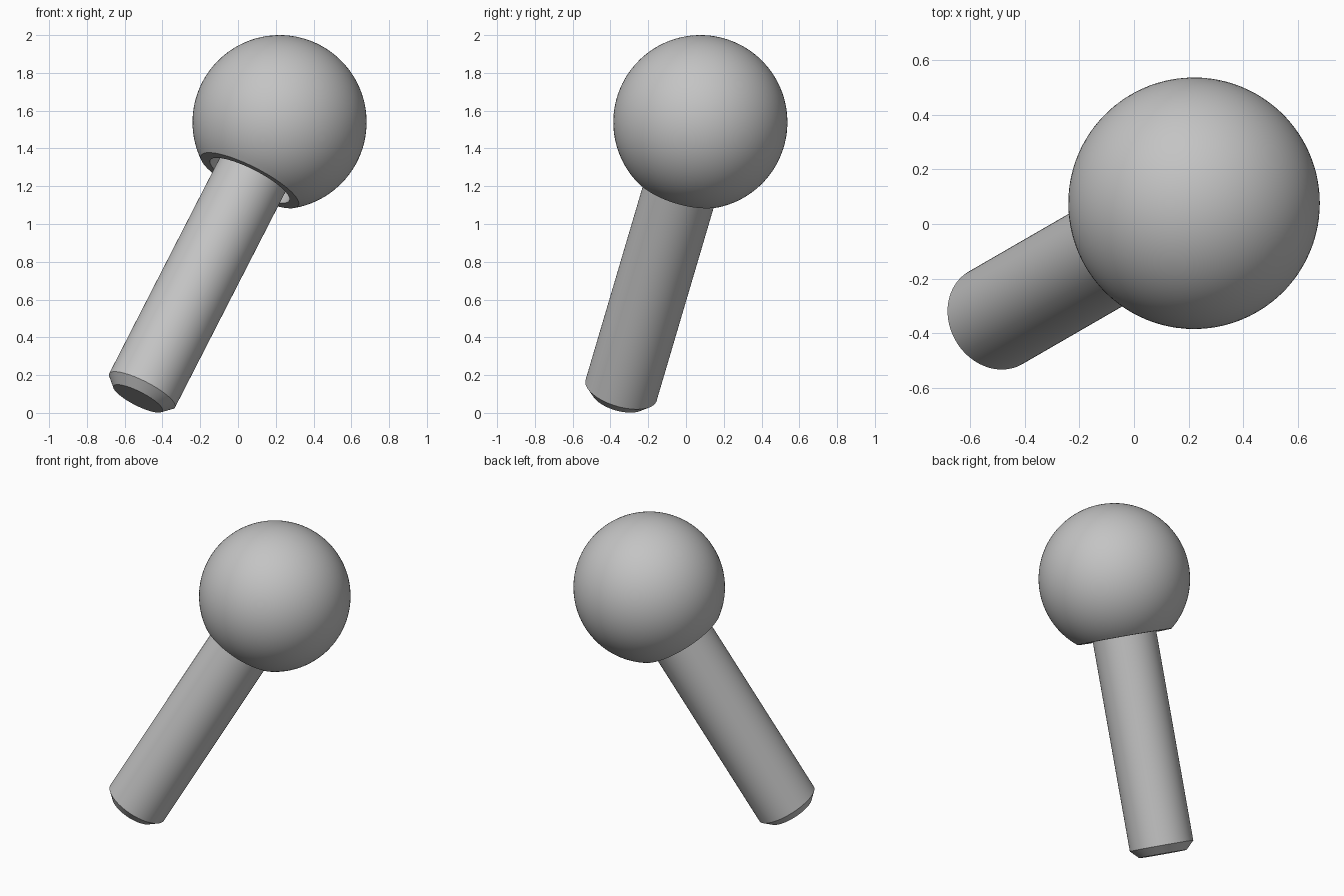
import bpy, bmesh, math
from mathutils import Vector, Matrix

if "Cube" in bpy.data.objects:
    bpy.data.objects.remove(bpy.data.objects["Cube"], do_unlink=True)

BALL_R, SHAFT_R, BORE_R, FLAT_R = 0.461, 0.196, 0.235, 0.29
CHAMFER, LENGTH, BORE_TOP = 0.05, 1.70, -0.05
CENTRE = Vector((0.22, 0.076, 1.539))
AXIS = Vector((0.441, 0.2545, 0.861)).normalized()

grey = bpy.data.materials.new("plain grey")
grey.use_nodes = True
colour = (0.55, 0.55, 0.55, 1)
grey.diffuse_color = colour
grey.node_tree.nodes["Principled BSDF"].inputs["Base Color"].default_value = colour


def lathe(name, profile, steps=96):
    """Spin a (radius, height) profile, then tilt it onto the pin axis."""
    bm = bmesh.new()
    verts = [bm.verts.new((r, 0, z)) for r, z in profile]
    edges = [bm.edges.new(pair) for pair in zip(verts, verts[1:])]
    bmesh.ops.spin(bm, geom=verts + edges, cent=(0, 0, 0), axis=(0, 0, 1),
                   angle=math.tau, steps=steps, use_merge=False)
    bmesh.ops.remove_doubles(bm, verts=bm.verts, dist=1e-5)
    bmesh.ops.recalc_face_normals(bm, faces=bm.faces)
    tilt = AXIS.to_track_quat('Z', 'Y').to_matrix().to_4x4()
    bm.transform(Matrix.Translation(CENTRE) @ tilt)
    mesh = bpy.data.meshes.new(name)
    bm.to_mesh(mesh)
    bm.free()
    mesh.materials.append(grey)
    obj = bpy.data.objects.new(name, mesh)
    bpy.context.collection.objects.link(obj)
    bpy.ops.object.select_all(action='DESELECT')
    obj.select_set(True)
    bpy.context.view_layer.objects.active = obj
    bpy.ops.object.shade_smooth_by_angle(angle=math.radians(30))
    return obj


# Ball: round top, flat underside, open bore
sweep = math.pi - math.asin(FLAT_R / BALL_R)
arc = [(BALL_R * math.sin(sweep * i / 40), BALL_R * math.cos(sweep * i / 40))
       for i in range(41)]
lathe("ball_head", arc + [(BORE_R, arc[-1][1]), (BORE_R, BORE_TOP), (0, BORE_TOP)])

# Shaft: straight pin seated in the bore, chamfered at its foot
lathe("shaft", [(0, BORE_TOP), (SHAFT_R, BORE_TOP), (SHAFT_R, CHAMFER - LENGTH),
                (SHAFT_R - CHAMFER, -LENGTH), (0, -LENGTH)])
